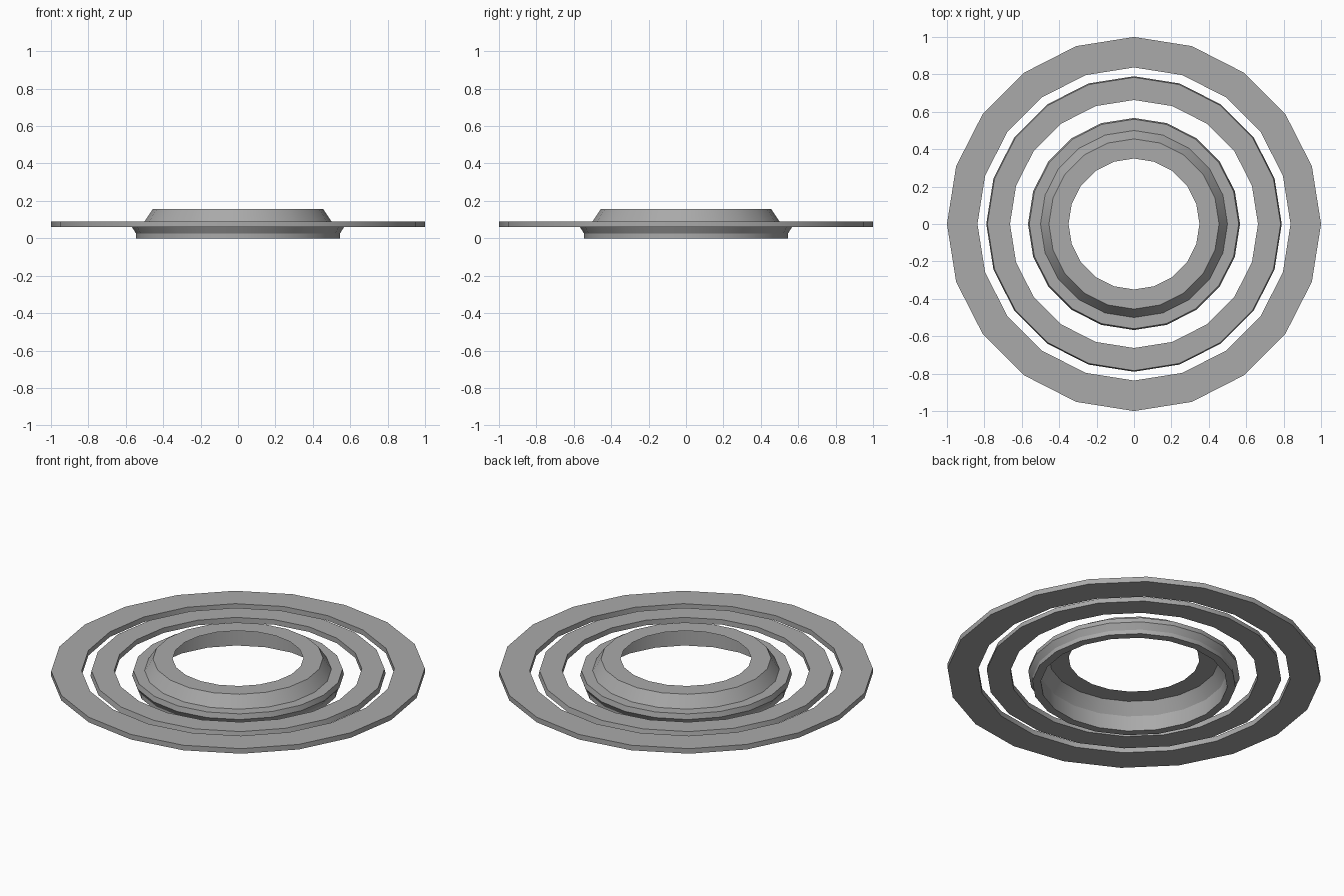
import bpy
import bmesh
import math

SIDES = 20

if "Cube" in bpy.data.objects:
    bpy.data.objects.remove(bpy.data.objects["Cube"], do_unlink=True)

# Single plain grey
GREY = (0.4, 0.4, 0.4, 1.0)
grey = bpy.data.materials.new("plain_grey")
grey.use_nodes = True
grey.diffuse_color = GREY
grey.node_tree.nodes["Principled BSDF"].inputs["Base Color"].default_value = GREY


def revolve(name, profile, closed=True):
    """Turn a (radius, height) profile, listed counter-clockwise, around z."""
    bm = bmesh.new()
    loops = []
    for i in range(SIDES):
        a = math.tau * i / SIDES
        loops.append([bm.verts.new((r * math.cos(a), r * math.sin(a), z))
                      for r, z in profile])
    count = len(profile)
    for i in range(SIDES):
        here, after = loops[i], loops[(i + 1) % SIDES]
        for j in range(count if closed else count - 1):
            k = (j + 1) % count
            bm.faces.new((here[j], after[j], after[k], here[k]))
    mesh = bpy.data.meshes.new(name)
    bm.to_mesh(mesh)
    bm.free()
    mesh.materials.append(grey)
    obj = bpy.data.objects.new(name, mesh)
    bpy.context.collection.objects.link(obj)
    bpy.ops.object.select_all(action='DESELECT')
    obj.select_set(True)
    bpy.context.view_layer.objects.active = obj
    bpy.ops.object.shade_smooth_by_angle(angle=math.radians(25))
    return obj


# Flat outer ring
revolve("outer_ring", [(0.837, 0.06), (1.0, 0.06), (1.0, 0.09), (0.837, 0.09)])

# Middle ring, its rim slightly flared towards the bottom
revolve("middle_ring", [(0.663, 0.06), (0.79, 0.06), (0.784, 0.09), (0.663, 0.09)])

# Stepped base flange of the central hub
revolve("hub_flange", [(0.5, 0.0), (0.545, 0.0), (0.545, 0.025),
                       (0.567, 0.06), (0.56, 0.09), (0.5, 0.09)])

# Thin sloped collar with a flat lip around the open centre
revolve("hub_collar", [(0.5, 0.09), (0.455, 0.157), (0.35, 0.157)], closed=False)
